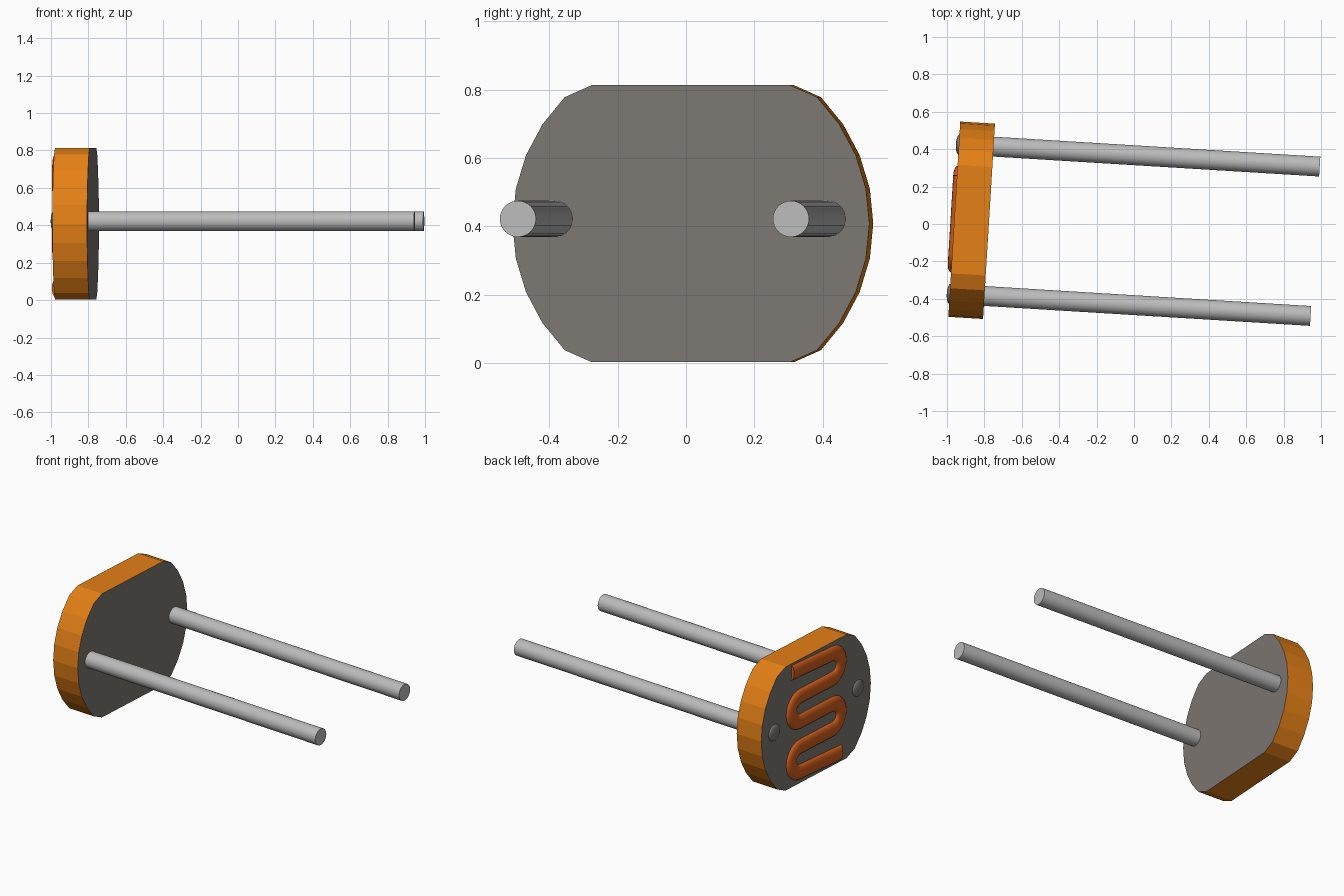
import bpy, bmesh, math
from mathutils import Matrix, Vector

if "Cube" in bpy.data.objects:
    bpy.data.objects.remove(bpy.data.objects["Cube"])

# Frame of the part: local x is the disc axis, tilted slightly about z
FRAME = Matrix.Translation((-0.868, 0.02, 0.408)) @ Matrix.Rotation(math.radians(-3.5), 4, 'Z')
HALF = 0.093          # half thickness of the disc
LEG_R = 0.053
LEG_Y, LEG_Z = 0.40, 0.014


def material(name, rgb):
    m = bpy.data.materials.new(name)
    m.diffuse_color = (*rgb, 1)
    m.use_nodes = True
    m.node_tree.nodes["Principled BSDF"].inputs["Base Color"].default_value = m.diffuse_color
    return m


orange = material("orange_rim", (0.78, 0.215, 0.008))
grey = material("warm_grey", (0.205, 0.185, 0.168))
metal = material("light_metal", (0.50, 0.50, 0.50))
rust = material("rust_track", (0.65, 0.115, 0.012))


def add_object(name, bm, mats, smooth):
    bmesh.ops.recalc_face_normals(bm, faces=bm.faces)
    me = bpy.data.meshes.new(name)
    bm.to_mesh(me)
    bm.free()
    for m in mats:
        me.materials.append(m)
    ob = bpy.data.objects.new(name, me)
    bpy.context.collection.objects.link(ob)
    ob.matrix_world = FRAME
    if smooth:
        bpy.ops.object.select_all(action='DESELECT')
        ob.select_set(True)
        bpy.context.view_layer.objects.active = ob
        bpy.ops.object.shade_smooth_by_angle(angle=math.radians(40))
    return ob


# Disc: 32-sided circle flattened at top and bottom, grey faces, orange rim
bm = bmesh.new()
ring = []
for i in range(32):
    a = math.tau * i / 32
    z = max(-0.405, min(0.405, 0.523 * math.sin(a)))
    ring.append(bm.verts.new((-HALF, 0.523 * math.cos(a), z)))
face = bm.faces.new(ring)
ext = bmesh.ops.extrude_face_region(bm, geom=[face], use_keep_orig=True)
top = [v for v in ext['geom'] if isinstance(v, bmesh.types.BMVert)]
bmesh.ops.translate(bm, verts=top, vec=(2 * HALF, 0, 0))
bm.normal_update()
for f in bm.faces:
    f.material_index = 1 if abs(f.normal.x) > 0.9 else 0
add_object("disc_body", bm, [orange, grey], False)

# Two wire legs with low domed heads on the sensing face
for side, name in ((1, "back"), (-1, "front")):
    bm = bmesh.new()
    start, end = 0.0, 1.84
    place = Matrix.Translation(((start + end) / 2, side * LEG_Y, LEG_Z)) @ Matrix.Rotation(math.pi / 2, 4, 'Y')
    bmesh.ops.create_cone(bm, cap_ends=True, segments=32, radius1=LEG_R, radius2=LEG_R,
                          depth=end - start, matrix=place)
    add_object(name + "_leg", bm, [metal], True)

    bm = bmesh.new()
    place = (Matrix.Translation((-HALF, side * LEG_Y, LEG_Z)) @ Matrix.Diagonal((0.3, 1, 1, 1))
             @ Matrix.Rotation(math.pi / 2, 4, 'Y'))
    bmesh.ops.create_uvsphere(bm, u_segments=32, v_segments=16, radius=LEG_R, matrix=place)
    add_object(name + "_leg_head", bm, [grey], True)

# Serpentine track: five strokes joined by half-circle turns
STEP, REACH = 0.165, 0.155
r = STEP / 2
path = [(0.235, 0.345)]
for k in range(4):
    s = -1 if k % 2 == 0 else 1
    zc = (1.5 - k) * STEP
    for i in range(13):
        t = math.pi / 2 - math.pi * i / 12
        path.append((s * (REACH + r * math.cos(t)), zc + r * math.sin(t)))
path.append((-0.235, -0.345))

# Sweep a flattened oval section along the path
bm = bmesh.new()
rings = []
for i, (y, z) in enumerate(path):
    a = Vector(path[max(i - 1, 0)])
    b = Vector(path[min(i + 1, len(path) - 1)])
    d = (b - a).normalized()
    sec = []
    for j in range(16):
        t = math.tau * j / 16
        w = 0.048 * math.cos(t)
        sec.append(bm.verts.new((-HALF - 0.02 * math.sin(t), y - d.y * w, z + d.x * w)))
    rings.append(sec)
for p, q in zip(rings, rings[1:]):
    for j in range(16):
        n = (j + 1) % 16
        bm.faces.new((p[j], p[n], q[n], q[j]))
bm.faces.new(rings[0])
bm.faces.new(rings[-1])
add_object("serpentine_track", bm, [rust], True)
